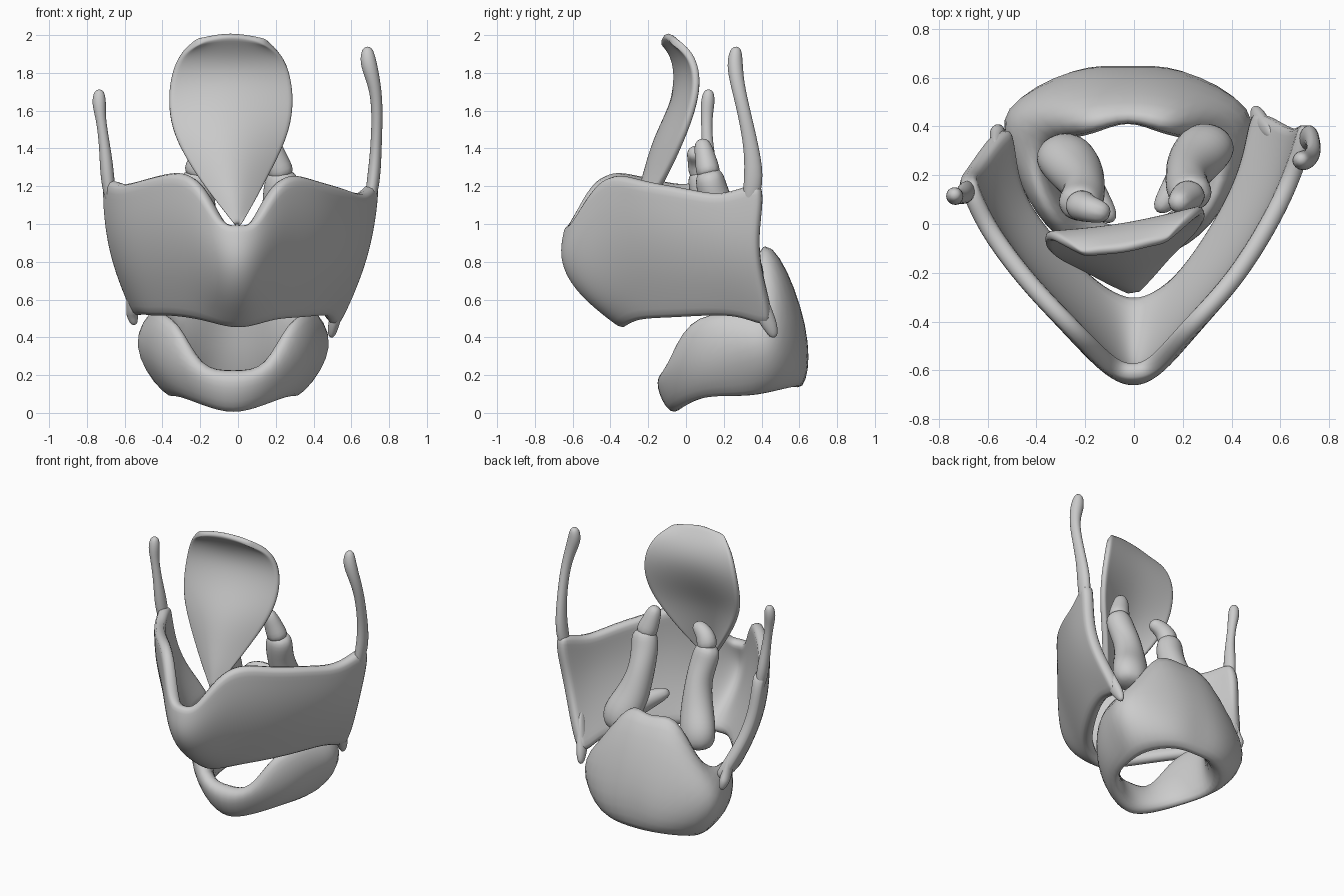
import bpy, bmesh, math
from mathutils import Vector

if "Cube" in bpy.data.objects:
    bpy.data.objects.remove(bpy.data.objects["Cube"])


def make(name, verts, faces, levels=2):
    """Smooth mesh whose subdivided surface is pulled back onto its control points."""
    me = bpy.data.meshes.new(name)
    me.from_pydata([tuple(v) for v in verts], [], faces)
    bm = bmesh.new()
    bm.from_mesh(me)
    if not any(e.is_boundary for e in bm.edges):
        bmesh.ops.recalc_face_normals(bm, faces=bm.faces)
    bm.to_mesh(me)
    bm.free()
    ob = bpy.data.objects.new(name, me)
    bpy.context.collection.objects.link(ob)
    sub = ob.modifiers.new("smooth", 'SUBSURF')
    sub.levels = sub.render_levels = levels
    goal = [Vector(v) for v in verts]
    for _ in range(3):
        bpy.context.view_layer.update()
        ev = ob.evaluated_get(bpy.context.evaluated_depsgraph_get())
        em = ev.to_mesh()
        now = [em.vertices[i].co.copy() for i in range(len(goal))]
        ev.to_mesh_clear()
        for v, g, n in zip(me.vertices, goal, now):
            v.co += (g - n) * 0.7
        me.update()
        ob.update_tag()
    for p in me.polygons:
        p.use_smooth = True
    return ob


def sheet(name, cols, thickness):
    """Curved plate from columns of points, thickened inwards with rounded rims."""
    n = len(cols[0])
    verts = [p for c in cols for p in c]
    faces = [(i*n+j, (i+1)*n+j, (i+1)*n+j+1, i*n+j+1)
             for i in range(len(cols)-1) for j in range(n-1)]
    ob = make(name, verts, faces)
    sol = ob.modifiers.new("thickness", 'SOLIDIFY')
    sol.thickness, sol.offset = thickness, -1
    rim = ob.modifiers.new("rim", 'SUBSURF')
    rim.levels = rim.render_levels = 1
    return ob


def rod(name, rings, n=8):
    """Tapered elliptical rod through rings of (x, y, z, rx, ry)."""
    pts = [Vector(r[:3]) for r in rings]
    verts, faces = [], []
    for k, r in enumerate(rings):
        d = pts[min(k+1, len(pts)-1)] - pts[max(k-1, 0)]
        q = Vector((0, 0, 1 if d.z > 0 else -1)).rotation_difference(d)
        for i in range(n):
            a = 2*math.pi*i/n
            verts.append(pts[k] + q @ Vector((r[3]*math.cos(a), r[4]*math.sin(a), 0)))
    for k in range(len(rings)-1):
        for i in range(n):
            faces.append((k*n+i, k*n+(i+1) % n, (k+1)*n+(i+1) % n, (k+1)*n+i))
    faces += [tuple(range(n))[::-1], tuple(range(len(verts)-n, len(verts)))]
    return make(name, verts, faces)


# Shield plate: (top, bottom) pairs from left rear round the front to right rear
edges = [
    ((-.72, .16, 1.22), (-.56, .39, .52)), ((-.65, 0, 1.21), (-.53, .22, .51)),
    ((-.55, -.15, 1.23), (-.47, .06, .50)), ((-.42, -.31, 1.26), (-.37, -.08, .50)),
    ((-.25, -.48, 1.25), (-.22, -.24, .48)), ((-.11, -.61, 1.03), (-.10, -.31, .45)),
    ((0, -.635, 1.01), (0, -.33, .435)),
    ((.11, -.60, 1.03), (.10, -.31, .45)), ((.25, -.45, 1.25), (.21, -.24, .48)),
    ((.43, -.26, 1.23), (.33, -.08, .49)), ((.59, -.01, 1.19), (.44, .12, .50)),
    ((.69, .20, 1.16), (.50, .30, .49)), ((.75, .39, 1.21), (.54, .44, .46))]
cols = []
for top, bot in edges:
    t, b = Vector(top), Vector(bot)
    front = max(0, 1 - abs(t.x)/.4)
    col = []
    for f in (0, .33, .67, 1):
        p = b.lerp(t, f)
        bulge = math.sin(math.pi*f)
        p.y -= bulge*(.03 + .12*front)
        p.x += math.copysign(.05*bulge*(1-front), t.x)
        col.append(p)
    cols.append(col)
sheet("shield_plate", cols, .075)

# Horns of the shield plate
rod("right_upper_horn", [(.695, .335, 1.1, .022, .03), (.715, .355, 1.22, .034, .05),
                         (.73, .345, 1.4, .03, .04), (.735, .30, 1.62, .03, .035),
                         (.715, .27, 1.76, .036, .038), (.69, .26, 1.86, .042, .04),
                         (.685, .265, 1.925, .025, .025)])
rod("left_upper_horn", [(-.675, .14, 1.12, .022, .03), (-.69, .13, 1.24, .036, .045),
                        (-.705, .115, 1.4, .03, .032), (-.725, .11, 1.55, .027, .03),
                        (-.735, .115, 1.64, .036, .036), (-.735, .12, 1.70, .024, .024)])
rod("right_lower_horn", [(.56, .37, .68, .02, .03), (.525, .41, .54, .03, .045),
                         (.505, .445, .46, .028, .038), (.495, .465, .41, .016, .02)])
rod("left_lower_horn", [(-.57, .31, .68, .02, .03), (-.56, .345, .57, .03, .04),
                        (-.56, .375, .52, .03, .035), (-.55, .385, .475, .018, .02)])

# Leaf: rows of (z, half width, midline y, mean edge y)
rows = [(1.0, .02, -.285, -.285), (1.12, .105, -.265, -.225), (1.26, .195, -.23, -.155),
        (1.45, .295, -.17, -.085), (1.62, .33, -.085, -.035), (1.77, .318, -.035, -.015),
        (1.89, .265, -.055, -.045), (1.98, .17, -.125, -.105)]
leaf = []
for s in (-1, -.6, 0, .6, 1):
    leaf.append([Vector((-.035*min(1, (z-1)*3) + s*w,
                         my + (ey-my)*abs(s)**1.5 + .055*s*w/.33,
                         z + (.012 - .045*s*s if z > 1.9 else 0))) for z, w, my, ey in rows])
sheet("leaf", leaf, .04)

# Signet ring: sections (outer low, outer mid, outer top, inner top, inner low)
half = [
    [(0, -.08, .005), (0, -.15, .13), (0, -.12, .22), (0, -.04, .21), (0, -.02, .06)],
    [(.16, -.04, .045), (.20, -.10, .18), (.19, -.10, .25), (.15, -.03, .24), (.15, .04, .09)],
    [(.30, .1, .10), (.39, .08, .26), (.34, .02, .45), (.27, .05, .44), (.25, .14, .14)],
    [(.36, .30, .11), (.47, .28, .32), (.43, .24, .50), (.34, .24, .49), (.30, .30, .15)],
    [(.37, .47, .14), (.51, .47, .39), (.38, .41, .58), (.27, .33, .57), (.24, .42, .18)],
    [(.20, .61, .18), (.22, .62, .40), (.21, .47, .82), (.14, .36, .79), (.13, .50, .21)],
    [(0, .63, .18), (0, .625, .48), (0, .50, .80), (0, .41, .78), (0, .53, .21)]]
ring = half + [[(-x, y, z) for x, y, z in s] for s in half[-2:0:-1]]
verts = [(x-.025, y, z) for s in ring for x, y, z in s]
m = len(ring)
faces = [(i*5+j, ((i+1) % m)*5+j, ((i+1) % m)*5+(j+1) % 5, i*5+(j+1) % 5)
         for i in range(m) for j in range(5)]
make("signet_ring", verts, faces)

# Paired pyramids with their forward spurs and small caps
for side, s, dx, dy, cap in (("right", 1, 0, 0, .18), ("left", -1, .01, -.04, .13)):
    def place(rings):
        return [(s*x + dx, y + dy, z, a, b) for x, y, z, a, b in rings]
    rod(side + "_pyramid", place([(.30, .32, .66, .09, .08), (.29, .31, .75, .12, .10),
                                  (.245, .25, .87, .11, .10), (.215, .19, 1.04, .085, .09),
                                  (.225, .14, 1.18, .09, .08), (.24, .12, 1.27, .07, .065)]))
    rod(side + "_spur", place([(.25, .27, .78, .07, .07), (.18, .16, .82, .06, .065),
                               (.11, .07, .85, .035, .035)]))
    rod(side + "_cap", place([(.23, .12, 1.26, .065, .06), (.205, .105, 1.34, .06, .055),
                              (cap, .085, 1.43 if s > 0 else 1.38, .04, .04)]))
